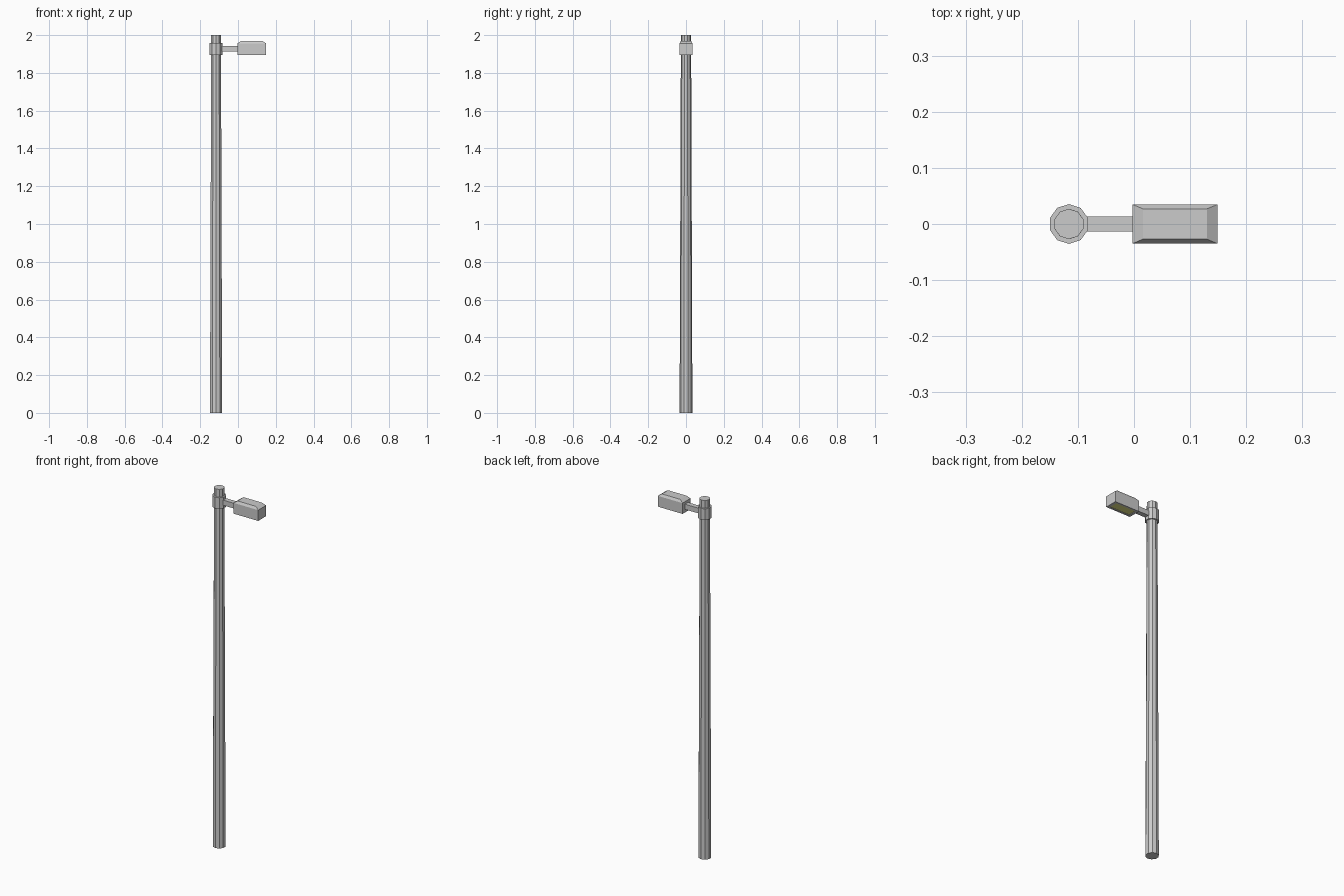
import bpy, bmesh, math

if "Cube" in bpy.data.objects:
    bpy.data.objects.remove(bpy.data.objects["Cube"])

PX = -0.116  # pole axis


def make(name, verts, faces, color=None):
    me = bpy.data.meshes.new(name)
    me.from_pydata(verts, [], faces)
    bm = bmesh.new()
    bm.from_mesh(me)
    bmesh.ops.recalc_face_normals(bm, faces=bm.faces)
    bm.to_mesh(me)
    bm.free()
    ob = bpy.data.objects.new(name, me)
    bpy.context.collection.objects.link(ob)
    if color:
        mat = bpy.data.materials.new(name + "_colour")
        mat.diffuse_color = color
        mat.use_nodes = True
        mat.node_tree.nodes["Principled BSDF"].inputs["Base Color"].default_value = mat.diffuse_color
        me.materials.append(mat)
    return ob


def loft(name, rings, color=None):
    """Skin a stack of equal-length rings and cap both ends."""
    n = len(rings[0])
    faces = [(k * n + i, k * n + (i + 1) % n, (k + 1) * n + (i + 1) % n, (k + 1) * n + i)
             for k in range(len(rings) - 1) for i in range(n)]
    faces += [tuple(range(n)), tuple(range((len(rings) - 1) * n, len(rings) * n))]
    return make(name, [v for r in rings for v in r], faces, color)


def decagon(r, z):
    return [(PX + r * math.cos(a), r * math.sin(a), z)
            for a in (math.radians(90 + 36 * i) for i in range(10))]


def rect(x0, x1, h, z):
    return [(x0, -h, z), (x1, -h, z), (x1, h, z), (x0, h, z)]


# Tapered pole
loft("pole", [decagon(0.034, 0), decagon(0.027, 2.0)])
# Collar clamped around the pole
loft("collar", [decagon(0.0355, 1.895), decagon(0.0355, 1.957)])
# Square arm from collar to head
loft("arm", [rect(-0.1, 0.0, 0.0135, 1.913), rect(-0.1, 0.0, 0.0135, 1.942)])
# Lamp housing: bevelled lid, recessed underside
loft("lamp_head", [rect(0.012, 0.134, 0.024, 1.901), rect(0.012, 0.134, 0.024, 1.896),
                   rect(-0.003, 0.149, 0.035, 1.896), rect(-0.003, 0.149, 0.035, 1.956),
                   rect(0.016, 0.13, 0.027, 1.969)])
# Yellow lens under the head
loft("lens", [rect(0.012, 0.134, 0.024, 1.898), rect(0.012, 0.134, 0.024, 1.902)],
     (0.8, 0.8, 0.25, 1))
